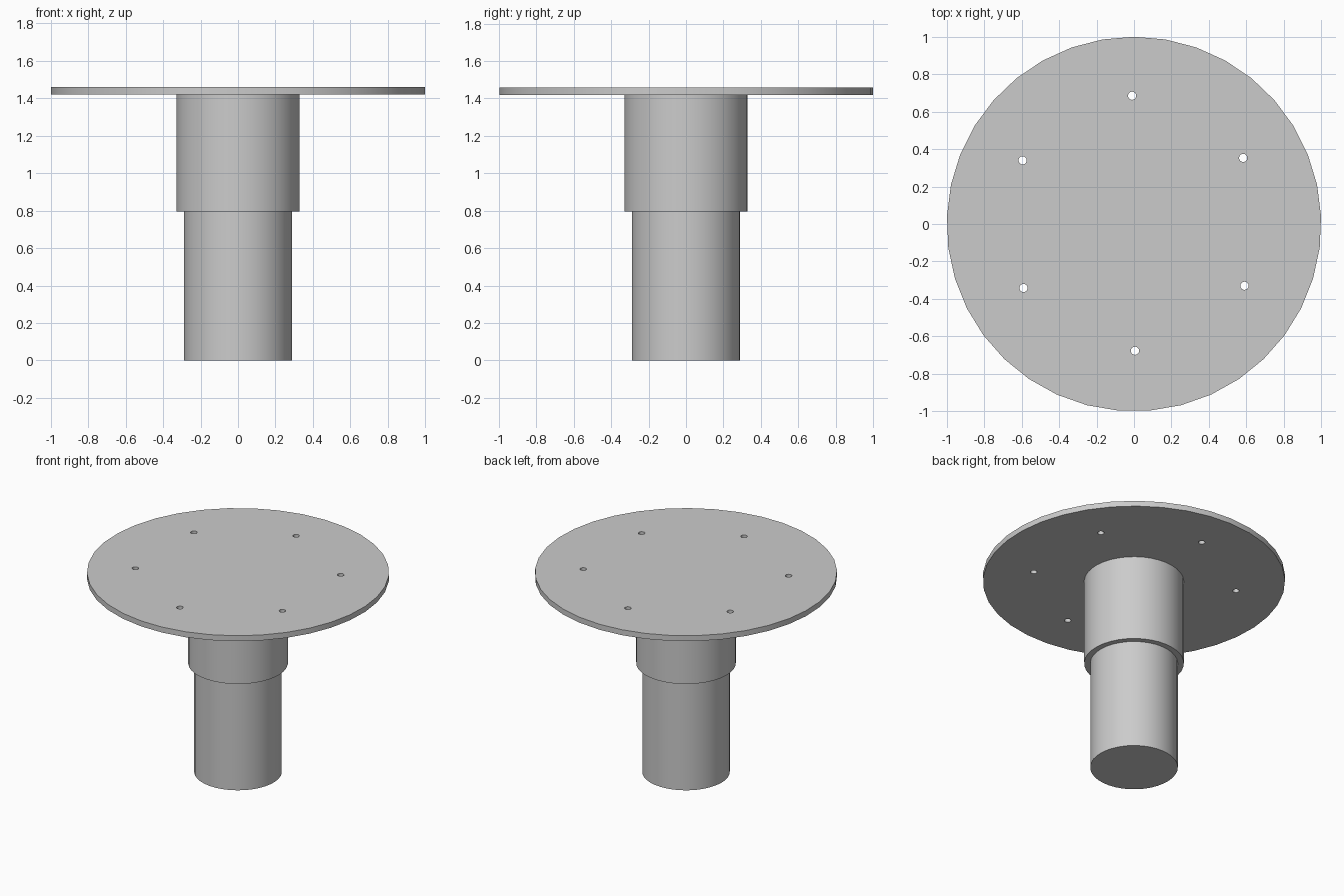
import bpy
from math import pi

if "Cube" in bpy.data.objects:
    bpy.data.objects.remove(bpy.data.objects["Cube"])

SIDES = 37  # one vertex points towards +y


def cylinder(name, radius, z0, z1, x=0, y=0, sides=SIDES):
    bpy.ops.mesh.primitive_cylinder_add(
        vertices=sides, radius=radius, depth=z1 - z0,
        location=(x, y, (z0 + z1) / 2))
    obj = bpy.context.object
    obj.name = name
    return obj


def smooth(obj):
    bpy.ops.object.select_all(action='DESELECT')
    obj.select_set(True)
    bpy.context.view_layer.objects.active = obj
    bpy.ops.object.shade_smooth_by_angle(angle=pi / 6)


# Stepped stem: narrow lower shaft and wider collar
smooth(cylinder("lower_shaft", 0.29, 0.0, 0.795))
smooth(cylinder("upper_collar", 0.33, 0.795, 1.42))

# Flange disc
flange = cylinder("flange", 1.0, 1.42, 1.46)

# Six bolt holes drilled through the flange
holes = [(-0.01, 0.685), (0.583, 0.353), (0.59, -0.33),
         (0.005, -0.677), (-0.59, -0.342), (-0.595, 0.34)]
for i, (x, y) in enumerate(holes):
    cutter = cylinder(f"hole_cutter_{i}", 0.022, 1.38, 1.5, x, y, 16)
    mod = flange.modifiers.new("bolt_hole", 'BOOLEAN')
    mod.operation = 'DIFFERENCE'
    mod.solver = 'EXACT'
    mod.object = cutter
    bpy.context.view_layer.objects.active = flange
    bpy.ops.object.modifier_apply(modifier=mod.name)
    bpy.data.objects.remove(cutter, do_unlink=True)
smooth(flange)
